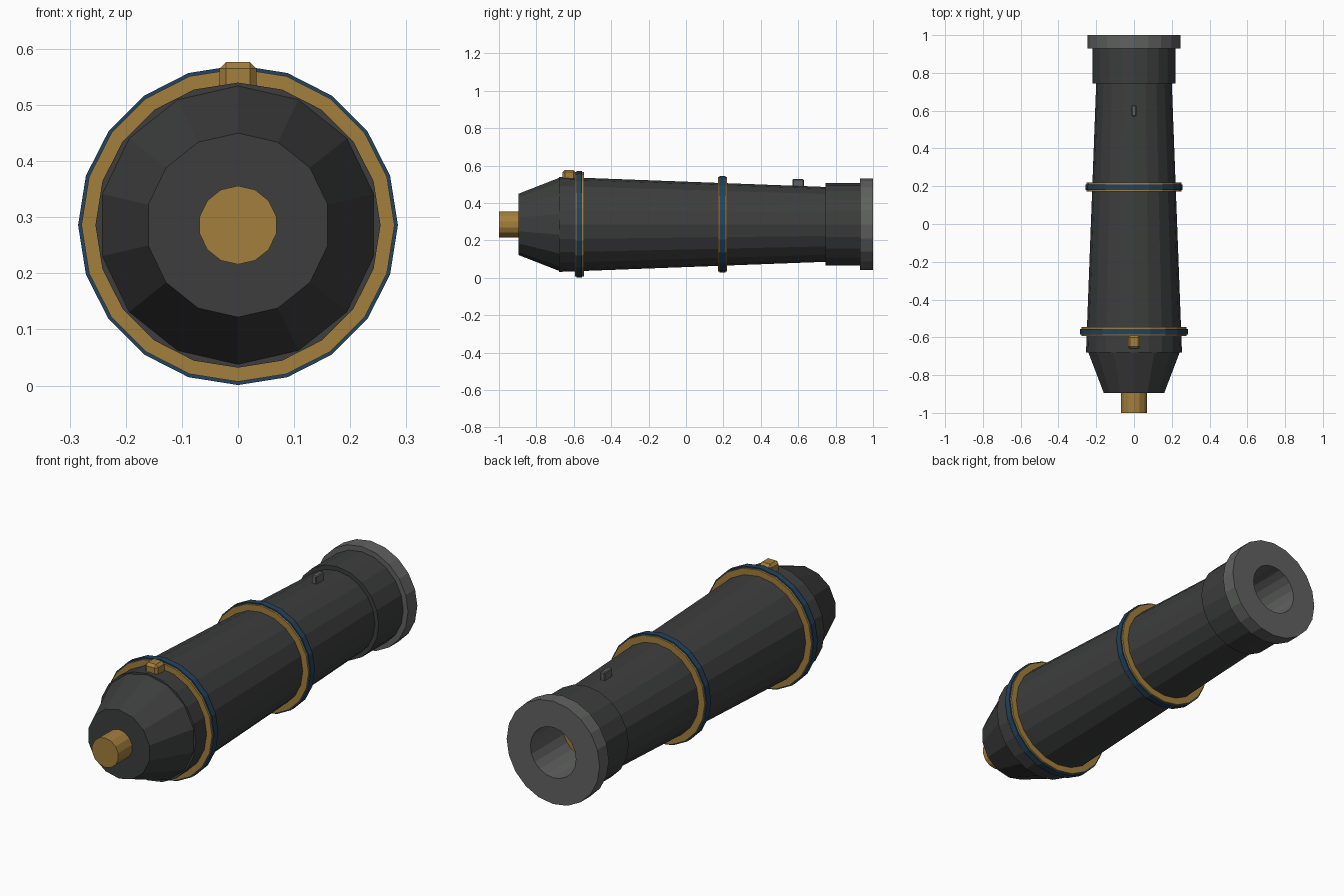
import bpy, bmesh, math

if "Cube" in bpy.data.objects:
    bpy.data.objects.remove(bpy.data.objects["Cube"])

CZ = 0.286  # height of the barrel axis


def material(name, rgb):
    m = bpy.data.materials.new(name)
    m.diffuse_color = (*rgb, 1)
    m.use_nodes = True
    m.node_tree.nodes["Principled BSDF"].inputs["Base Color"].default_value = m.diffuse_color
    return m


IRON = material("dark_iron", (0.045, 0.048, 0.046))
STEEL = material("worn_steel", (0.115, 0.12, 0.115))
BRASS = material("brass", (0.37, 0.21, 0.045))
BLUE = material("blue_paint", (0.015, 0.055, 0.12))


def finish(bm, name, mat):
    bmesh.ops.recalc_face_normals(bm, faces=bm.faces)
    me = bpy.data.meshes.new(name)
    bm.to_mesh(me)
    bm.free()
    me.materials.append(mat)
    ob = bpy.data.objects.new(name, me)
    bpy.context.collection.objects.link(ob)
    return ob


def lathe(name, profile, sides, mat, hollow=False):
    """Turn (y, radius) points around the barrel axis; hollow closes the profile."""
    bm = bmesh.new()
    rings = []
    for y, r in profile:
        angles = [2 * math.pi * i / sides for i in range(sides)]
        rings.append([bm.verts.new((r * math.sin(a), y, CZ + r * math.cos(a))) for a in angles])
    pairs = list(zip(rings, rings[1:]))
    if hollow:
        pairs.append((rings[-1], rings[0]))
    else:
        bm.faces.new(rings[0])
        bm.faces.new(rings[-1])
    for a, b in pairs:
        for i in range(sides):
            j = (i + 1) % sides
            bm.faces.new((a[i], a[j], b[j], b[i]))
    return finish(bm, name, mat)


def block(name, x, y0, y1, z0, z1, bevel, mat):
    """Chamfered box centred on x = 0."""
    bm = bmesh.new()
    bmesh.ops.create_cube(bm, size=1)
    for v in bm.verts:
        v.co = (v.co.x * 2 * x, (y0 + y1) / 2 + v.co.y * (y1 - y0),
                (z0 + z1) / 2 + v.co.z * (z1 - z0))
    bmesh.ops.bevel(bm, geom=bm.edges[:], offset=bevel, segments=1, affect='EDGES')
    return finish(bm, name, mat)


# Breech: knob and tapered cap
lathe("breech_knob", [(-1.0, 0.07), (-0.88, 0.07)], 14, BRASS)
lathe("breech_cap", [(-0.895, 0.164), (-0.675, 0.25)], 14, IRON)

# Tapered barrel and thicker neck
lathe("barrel", [(-0.68, 0.254), (0.75, 0.2)], 20, IRON)
lathe("muzzle_neck", [(0.745, 0.22), (0.93, 0.22), (0.93, 0.13), (0.745, 0.13)], 20, IRON, True)

# Muzzle lip with the bore sleeve, and the bore floor
lathe("muzzle_lip", [(0.93, 0.245), (1.0, 0.245), (1.0, 0.12), (0.751, 0.12),
                     (0.751, 0.13), (0.93, 0.13)], 20, STEEL, True)
lathe("bore_floor", [(0.752, 0.121), (0.757, 0.121)], 20, BRASS)

# Brass bands, each with a blue strip around the middle
for name, y, r in (("rear", -0.57, 0.279), ("middle", 0.195, 0.252)):
    lathe(name + "_band", [(y - 0.024, r - 0.05), (y - 0.024, r), (y + 0.024, r),
                           (y + 0.024, r - 0.05)], 20, BRASS, True)
    lathe(name + "_band_strip", [(y - 0.015, r - 0.01), (y - 0.015, r + 0.006),
                                 (y + 0.015, r + 0.006), (y + 0.015, r - 0.01)], 20, BLUE, True)

# Sights on top
block("rear_sight", 0.033, -0.66, -0.59, 0.51, 0.577, 0.012, BRASS)
block("front_sight", 0.012, 0.57, 0.63, 0.47, 0.528, 0.004, STEEL)
